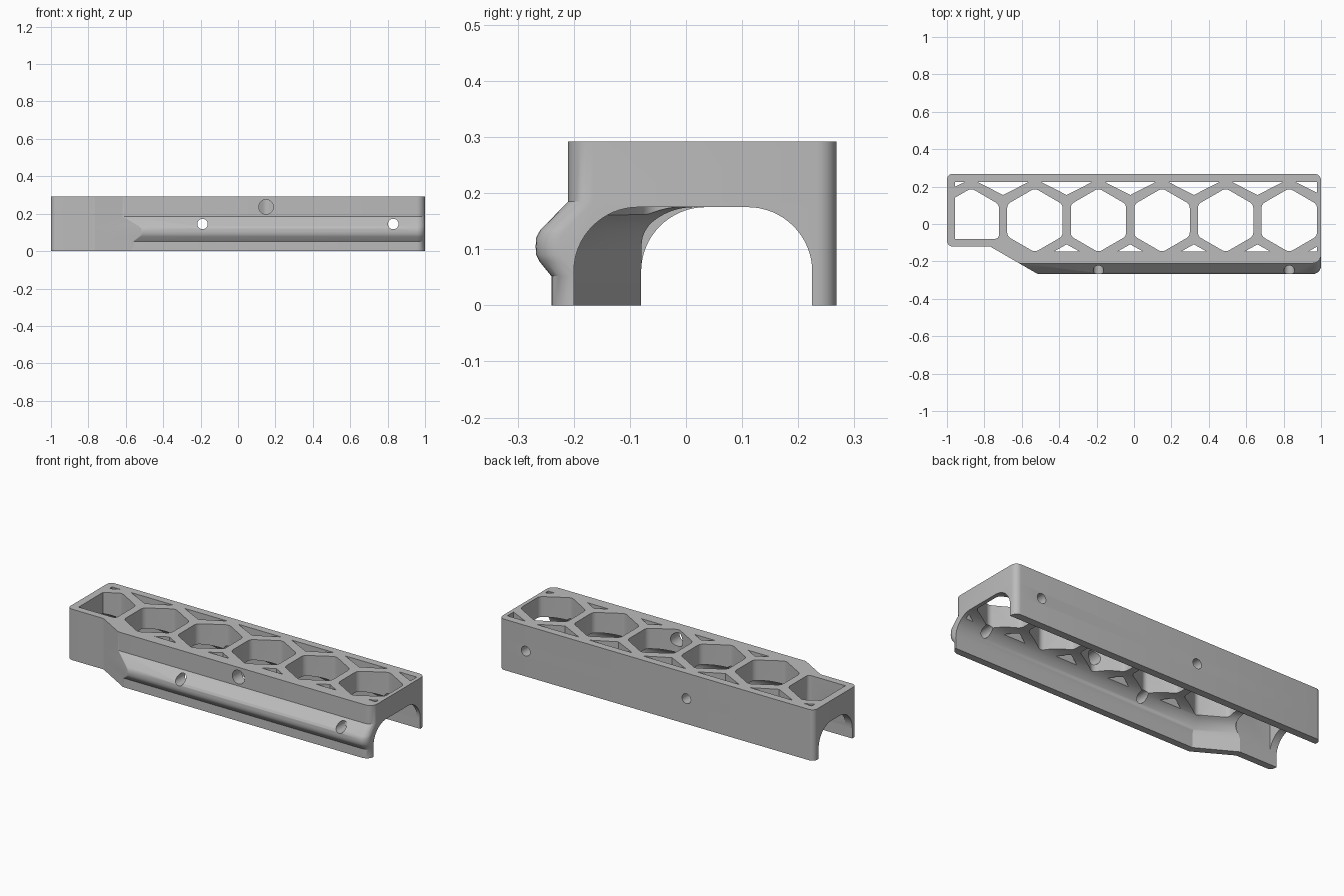
import bpy, bmesh
from math import pi, sin, cos, tan, radians
from mathutils import Vector, Matrix

old = bpy.data.objects.get("Cube")
if old:
    bpy.data.objects.remove(old, do_unlink=True)

TOP = 0.292
SLOPE = tan(radians(30))

grey = bpy.data.materials.new("light grey")
grey.use_nodes = True
COLOUR = (0.5, 0.5, 0.5, 1)
grey.diffuse_color = COLOUR
grey.node_tree.nodes["Principled BSDF"].inputs["Base Color"].default_value = COLOUR


def rounded(points, radii, steps=6):
    """Round each corner of a 2D outline with a tangent arc."""
    out = []
    for i, p in enumerate(points):
        p = Vector(p)
        r = radii[i] if isinstance(radii, list) else radii
        if r == 0:
            out.append(p)
            continue
        a = (Vector(points[i - 1]) - p).normalized()
        b = (Vector(points[(i + 1) % len(points)]) - p).normalized()
        half = a.angle(b) / 2
        centre = p + (a + b).normalized() * (r / sin(half))
        start = p + a * (r / tan(half)) - centre
        end = p + b * (r / tan(half)) - centre
        sweep = start.angle_signed(end)
        for k in range(steps + 1):
            out.append(centre + Matrix.Rotation(-sweep * k / steps, 2) @ start)
    return out


def loft(name, rings):
    """Skin a stack of matching closed rings and cap both ends."""
    bm = bmesh.new()
    loops = [[bm.verts.new(p) for p in ring] for ring in rings]
    for low, high in zip(loops, loops[1:]):
        for i in range(len(low)):
            bm.faces.new((low[i - 1], low[i], high[i], high[i - 1]))
    bm.faces.new(loops[0])
    bm.faces.new(loops[-1])
    bmesh.ops.recalc_face_normals(bm, faces=bm.faces)
    mesh = bpy.data.meshes.new(name)
    bm.to_mesh(mesh)
    bm.free()
    mesh.materials.append(grey)
    obj = bpy.data.objects.new(name, mesh)
    bpy.context.collection.objects.link(obj)
    return obj


def pocket(name, outline):
    """Vertical cutter from the deck down into the channel."""
    return loft(name, [[(x, y, z) for x, y in outline] for z in (0.04, 0.4)])


def bore(name, x, z, r, y0, y1):
    """Round cutter along y."""
    turn = [2 * pi * k / 32 for k in range(32)]
    return loft(name, [[(x + r * cos(t), y, z + r * sin(t)) for t in turn]
                       for y in (y0, y1)])


# Outer body: plan outline stacked in layers, front edge following the grip ridge
def plan(front):
    corner = -0.77 - (front + 0.12) / SLOPE
    pts = [(-1, -0.12), (-0.77, -0.12), (corner, front),
           (1, front), (1, 0.268), (-1, 0.268)]
    return rounded(pts, [0.03, 0.03, 0.02, 0.045, 0.035, 0.03])


layers = [(0, -0.24), (0.052, -0.24), (0.078, -0.261), (0.09, -0.267),
          (0.105, -0.268), (0.121, -0.267), (0.134, -0.26),
          (0.185, -0.21), (TOP, -0.21)]
body = loft("handguard_body", [[(x, y, z) for x, y in plan(f)] for z, f in layers])


# Arched channel along the underside, narrowing at one end
def arch(x, near):
    pts = [(near, -0.1), (near, 0.175), (0.225, 0.175), (0.225, -0.1)]
    return [(x, y, z) for y, z in rounded(pts, [0, 0.115, 0.115, 0], 16)]


cutters = [loft("channel_cutter", [arch(-1.1, -0.08), arch(-0.76, -0.08),
                                   arch(-0.55, -0.2), arch(1.1, -0.2)])]

# Hexagonal windows in the deck
R, MID, PITCH = 0.171, 0.02, 0.34
for i in range(5):
    cx = -0.53 + PITCH * i
    hexagon = [(cx + R * sin(k * pi / 3), MID + R * cos(k * pi / 3)) for k in range(6)]
    cutters.append(pocket("hex_cutter", rounded(hexagon, 0.035, 4)))
end_window = [(-0.957, -0.079), (-0.722, -0.079), (-0.722, 0.105),
              (-0.87, 0.191), (-0.957, 0.141)]
cutters.append(pocket("end_window_cutter",
                      rounded(end_window, [0, 0.02, 0.035, 0.035, 0], 4)))

# Triangular windows between the hexagons, clipped at both ends
for i in range(7):
    cx = -1.04 + PITCH * i
    rows = [(0.23, 0.155, 0.136)]
    if i >= 2:
        rows.append((-0.147, -0.109, 0.068))
    for base, tip, half in rows:
        if i == 0:
            x0 = -0.957
            tri = [(x0, base), (cx + half, base), (x0, base - (cx + half - x0) * SLOPE)]
        elif i == 6:
            x0 = 0.978
            side = 1 if base > tip else -1
            drop = (x0 - cx + half) * SLOPE * side * 0.95
            tri = [(cx - half, base), (x0, base), (x0, base - drop)]
        else:
            tri = [(cx - half, base), (cx + half, base), (cx, tip)]
        # keep the back wall whole
        tri = [(x, min(y, 0.2245)) for x, y in tri]
        cutters.append(pocket("triangle_cutter", tri))

# Cross bores and the larger front bore
for x in (-0.19, 0.83):
    cutters.append(bore("cross_bore_cutter", x, 0.145, 0.028, -0.4, 0.4))
cutters.append(bore("front_bore_cutter", 0.15, 0.236, 0.039, -0.4, -0.05))

bpy.context.view_layer.objects.active = body
body.select_set(True)
for cutter in cutters:
    cutter.hide_render = True
    mod = body.modifiers.new("cut", "BOOLEAN")
    mod.operation = "DIFFERENCE"
    mod.solver = "EXACT"
    mod.object = cutter
    bpy.ops.object.modifier_apply(modifier=mod.name)
    bpy.data.objects.remove(cutter, do_unlink=True)

bpy.ops.object.select_all(action="DESELECT")
body.select_set(True)
bpy.ops.object.shade_smooth_by_angle(angle=radians(28))
